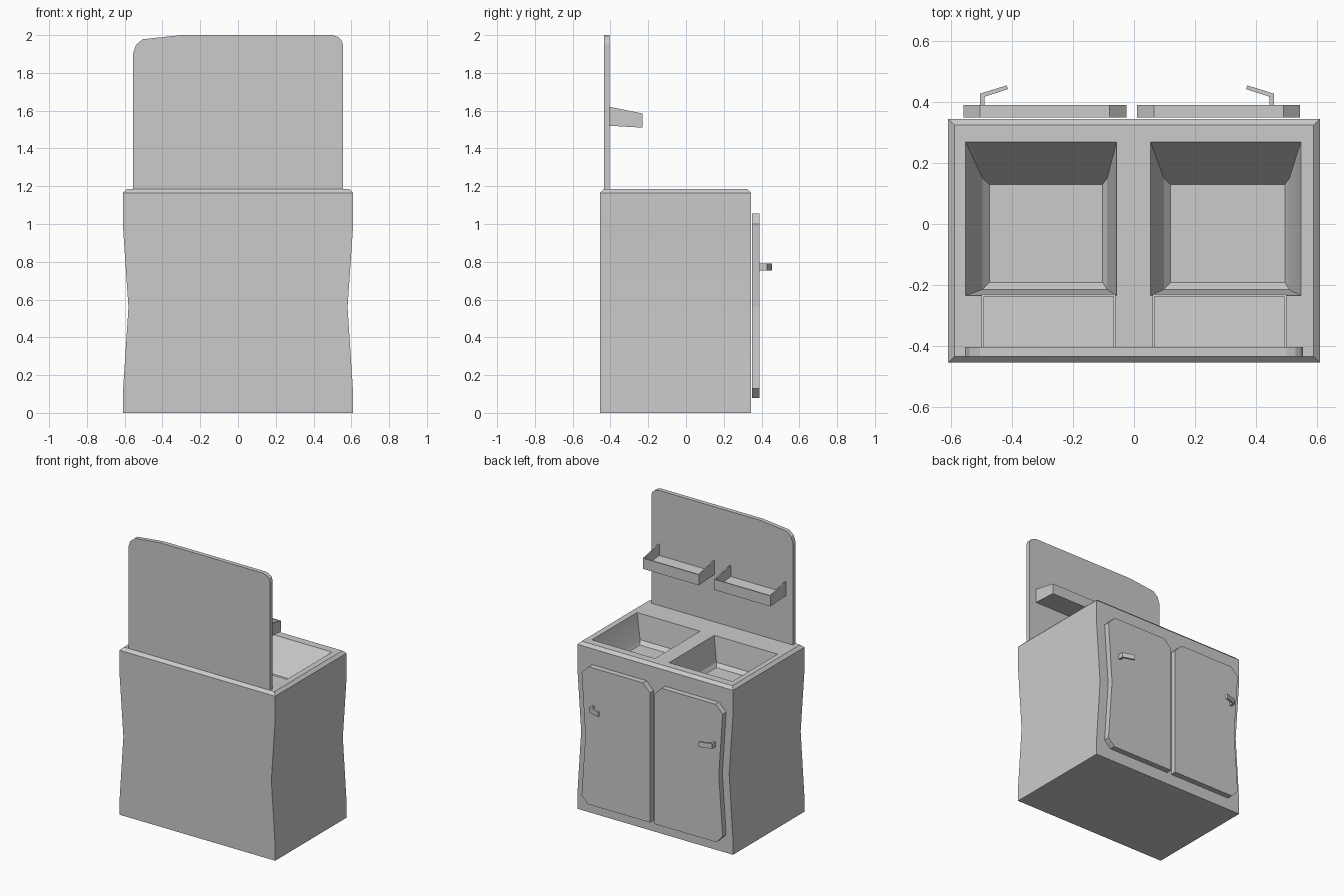
import bpy, bmesh

if "Cube" in bpy.data.objects:
    bpy.data.objects.remove(bpy.data.objects["Cube"])


def solid(name, *stacks):
    """One object from closed solids, each lofted through a stack of rings."""
    bm = bmesh.new()
    for rings in stacks:
        loops = [[bm.verts.new(p) for p in ring] for ring in rings]
        n = len(loops[0])
        for a, b in zip(loops, loops[1:]):
            for i in range(n):
                j = (i + 1) % n
                bm.faces.new((a[i], a[j], b[j], b[i]))
        bm.faces.new(loops[0][::-1])
        bm.faces.new(loops[-1])
    bmesh.ops.recalc_face_normals(bm, faces=bm.faces)
    mesh = bpy.data.meshes.new(name)
    bm.to_mesh(mesh)
    bm.free()
    obj = bpy.data.objects.new(name, mesh)
    bpy.context.collection.objects.link(obj)
    return obj


def rect(x0, x1, y0, y1, z):
    return [(x0, y0, z), (x1, y0, z), (x1, y1, z), (x0, y1, z)]


def prism_y(profile, y0, y1):
    return [[(x, y, z) for x, z in profile] for y in (y0, y1)]


def prism_x(profile, x0, x1):
    return [[(x, y, z) for y, z in profile] for x in (x0, x1)]


# Cabinet with pinched waist and chamfered top rim
levels = [(0, .61, 0), (.1, .61, 0), (.56, .58, 0), (1.0, .61, 0),
          (1.165, .61, 0), (1.185, .59, .02)]
cabinet = solid("cabinet", [rect(-w, w, -.455 + c, .345 - c, z) for z, w, c in levels])

# Two sloping sink basins: rim x range, then floor x range
basins = [(-.553, -.057, -.475, -.103), (.054, .548, .12, .495)]
cutter = solid("basin_cutter", *[
    [rect(f0, f1, -.192, .13, .985),
     rect(f0 - .022, f1 + .015, -.215, .15, 1.01),
     rect(r0, r1, -.235, .27, 1.185),
     rect(r0, r1, -.235, .27, 1.3)] for r0, r1, f0, f1 in basins])
mod = cabinet.modifiers.new("basins", 'BOOLEAN')
mod.operation = 'DIFFERENCE'
mod.solver = 'EXACT'
mod.object = cutter
bpy.context.view_layer.objects.active = cabinet
cabinet.select_set(True)
bpy.ops.object.modifier_apply(modifier=mod.name)
bpy.data.objects.remove(cutter)
bpy.ops.object.shade_smooth_by_angle(angle=.35)

# Backsplash with uneven rounded corners
solid("backsplash", prism_y(
    [(-.555, 1.175), (.555, 1.175), (.555, 1.95), (.547, 1.975), (.53, 1.99), (.5, 2.0),
     (-.3, 2.0), (-.505, 1.978), (-.54, 1.948), (-.555, 1.905)], -.435, -.404))

# Trays on the backsplash: floor, front lip, two sloped ends
T = .008
end = [(-.405, 1.52), (-.23, 1.51), (-.23, 1.585), (-.405, 1.62)]
floor = [(-.405, 1.52), (-.23, 1.51), (-.23, 1.525), (-.405, 1.54)]
lip = [(-.238, 1.511), (-.23, 1.51), (-.23, 1.585), (-.238, 1.585)]
for side, x0, x1 in (("left", -.5, -.06), ("right", .06, .5)):
    solid(side + "_tray", prism_x(end, x0, x0 + T), prism_x(end, x1 - T, x1),
          prism_x(floor, x0 + T, x1 - T), prism_x(lip, x0 + T, x1 - T))

# Doors with clipped corners and waisted outer edge, plus bent handles
door = [(-.025, .08), (-.025, 1.0), (-.08, 1.055), (-.505, 1.055),
        (-.56, 1.0), (-.53, .56), (-.56, .13), (-.51, .08)]
handle = [(-.505, .388), (-.49, .388), (-.49, .418), (-.413, .443), (-.418, .455), (-.505, .428)]
for side, s, d_off, h_off in (("left", 1, 0, 0), ("right", -1, -.015, -.046)):
    solid(side + "_door", prism_y([(s * x + d_off, z) for x, z in door], .35, .39))
    solid(side + "_handle", [[(s * x + h_off, y, z) for x, y in handle] for z in (.755, .79)])
